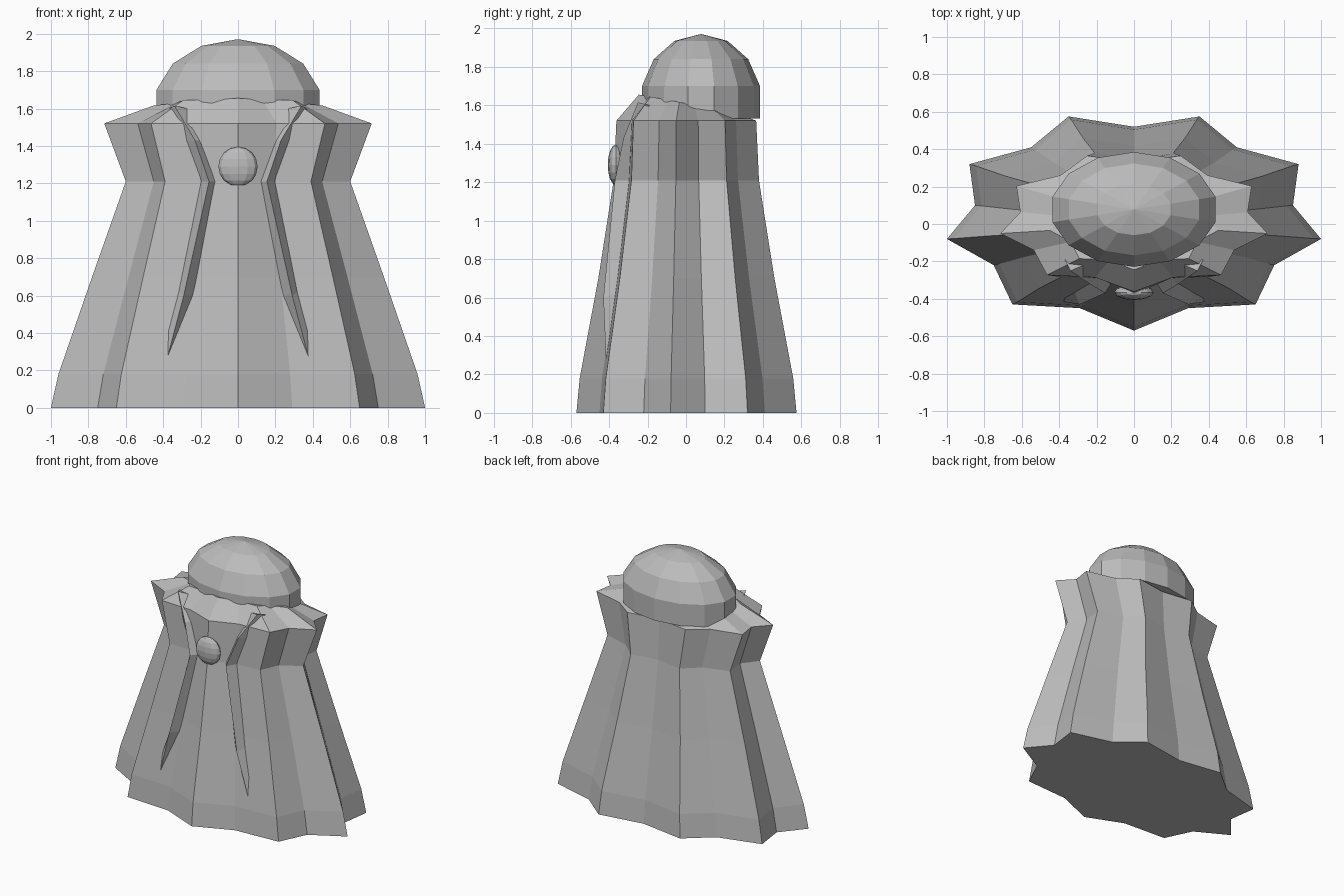
import bpy, bmesh, math

if "Cube" in bpy.data.objects:
    bpy.data.objects.remove(bpy.data.objects["Cube"])

grey = bpy.data.materials.new("plain grey")
grey.use_nodes = True
colour = (0.5, 0.5, 0.5, 1)
grey.diffuse_color = colour
grey.node_tree.nodes["Principled BSDF"].inputs["Base Color"].default_value = colour


def finish(bm, name):
    """Turn a bmesh into a flat-shaded object."""
    bmesh.ops.recalc_face_normals(bm, faces=bm.faces)
    mesh = bpy.data.meshes.new(name)
    bm.to_mesh(mesh)
    bm.free()
    mesh.materials.append(grey)
    ob = bpy.data.objects.new(name, mesh)
    bpy.context.scene.collection.objects.link(ob)
    return ob


def loft(name, rings):
    """Skin a stack of closed rings and cap both ends."""
    bm = bmesh.new()
    loops = [[bm.verts.new(p) for p in ring] for ring in rings]
    n = len(loops[0])
    for low, high in zip(loops, loops[1:]):
        for i in range(n):
            j = (i + 1) % n
            bm.faces.new((low[i], low[j], high[j], high[i]))
    bm.faces.new(loops[0])
    bm.faces.new(loops[-1])
    return finish(bm, name)


# Cloak: pleated plan outline, scaled at each height
half = [(0, -.57), (.29, -.45), (.65, -.43), (.75, -.22), (1, -.08),
        (.85, .10), (.88, .32), (.55, .41), (.35, .575), (0, .52)]
plan = half + [(-x, y) for x, y in half[-2:0:-1]]
levels = [(0, 1, 1), (.18, .96, .97), (.7, .78, .80), (1.21, .6, .66), (1.52, .715, .635)]
rings = [[(x * sx, y * sy, z) for x, y in plan] for z, sx, sy in levels]
# Collar folds inward and is higher at the front
rings.append([(x * .45, y * .43, 1.61 - y * .08) for x, y in plan])
loft("cloak", rings)

# Domed head, with its rim sunk into the collar
sides = 14
dome = [(1.53, 1), (1.70, 1), (1.84, .8), (1.935, .45), (1.97, .01)]
loft("domed_head", [[(.447 * r * math.sin(math.tau * k / sides),
                      .078 + .307 * r * math.cos(math.tau * k / sides), z)
                     for k in range(sides)] for z, r in dome])

# Clasp on the chest
bm = bmesh.new()
bmesh.ops.create_uvsphere(bm, u_segments=12, v_segments=8, radius=.105)
clasp = finish(bm, "clasp")
clasp.scale = (1, .4, 1)
clasp.location = (0, -.365, 1.29)

# Lapels: tent-shaped strips of inner edge, crest and outer edge
lapel = [
    ((.27, -.22, 1.6), (.34, -.25, 1.615), (.37, -.19, 1.6)),
    ((.20, -.28, 1.43), (.23, -.325, 1.43), (.29, -.27, 1.43)),
    ((.12, -.315, 1.21), (.155, -.37, 1.21), (.20, -.29, 1.21)),
    ((.235, -.365, .6), (.29, -.43, .6), (.32, -.36, .62)),
    ((.375, -.40, .25), (.385, -.415, .24), (.385, -.39, .38)),
]
for side, name in ((1, "left_lapel"), (-1, "right_lapel")):
    loft(name, [[(side * x, y, z) for x, y, z in row] for row in lapel])
